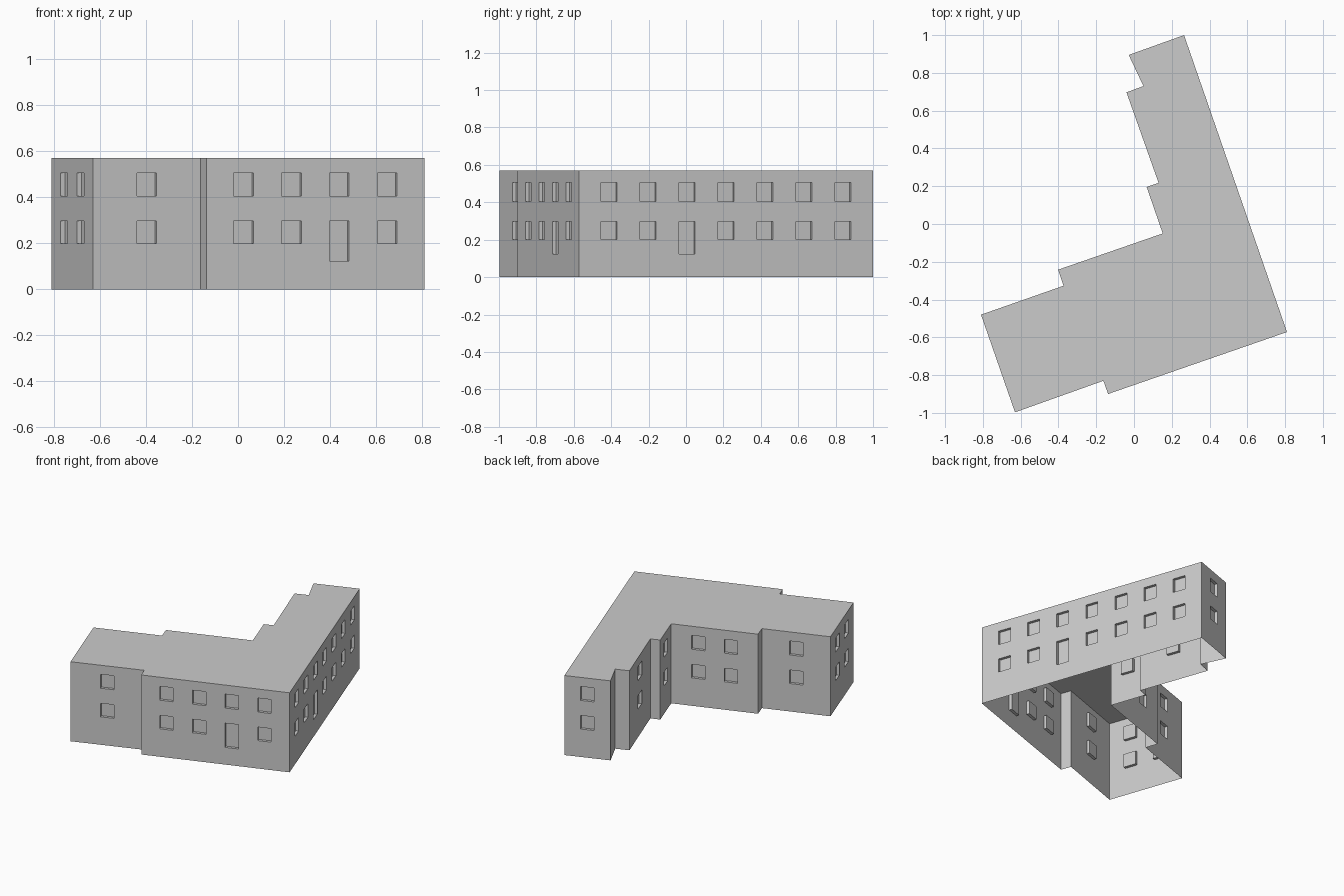
import bpy, bmesh
from mathutils import Vector

if "Cube" in bpy.data.objects:
    bpy.data.objects.remove(bpy.data.objects["Cube"])

H = 0.57          # wall height
DEPTH = 0.02      # window recess depth
WIDTH = 0.09      # window and door width
SPACING = 0.2205  # distance between window columns
LEVELS = [0, 0.123, 0.2, 0.297, 0.405, 0.505, H]
WINDOW_ROWS = [(2, 3), (4, 5)]   # level index ranges
DOOR_ROWS = [(1, 3), (4, 5)]     # door below, window above

# Footprint corners, counter-clockwise: x, y, window columns on the wall
# that starts here, column holding a door (-1 = none)
PLAN = [
    (-0.81, -0.48, 2, -1),
    (-0.63, -0.997, 1, -1),
    (-0.162, -0.83, 0, -1),
    (-0.137, -0.90, 4, 2),
    (0.81, -0.572, 7, 2),
    (0.265, 1.0, 1, -1),
    (-0.028, 0.895, 0, -1),
    (0.05, 0.73, 0, -1),
    (-0.04, 0.697, 1, -1),
    (0.13, 0.218, 0, -1),
    (0.067, 0.196, 1, -1),
    (0.152, -0.05, 2, -1),
    (-0.402, -0.242, 1 - 1, -1),
    (-0.373, -0.327, 1, -1),
]

bm = bmesh.new()


def quad(*pts):
    bm.faces.new([bm.verts.new(p) for p in pts])


def wall(a, b, columns, door):
    """Flat wall from a to b with recessed windows in evenly spaced columns."""
    along = (b - a).normalized()
    inward = Vector((-along.y, along.x, 0)) * DEPTH
    length = (b - a).length

    def pt(s, z, inset=False):
        p = a + along * s + Vector((0, 0, z))
        return p + inward if inset else p

    cuts = [0.0]
    for i in range(columns):
        mid = length / 2 + (i - (columns - 1) / 2) * SPACING
        cuts += [mid - WIDTH / 2, mid + WIDTH / 2]
    cuts.append(length)

    for k in range(len(cuts) - 1):
        s0, s1 = cuts[k], cuts[k + 1]
        rows = []
        if k % 2:
            rows = DOOR_ROWS if k // 2 == door else WINDOW_ROWS
        # solid wall cells
        for j in range(len(LEVELS) - 1):
            if not any(lo <= j < hi for lo, hi in rows):
                z0, z1 = LEVELS[j], LEVELS[j + 1]
                quad(pt(s0, z0), pt(s1, z0), pt(s1, z1), pt(s0, z1))
        # recesses: four reveals per cell and the pane behind
        for lo, hi in rows:
            z0, z1 = LEVELS[lo], LEVELS[hi]
            rim = [(s0, z0), (s1, z0), (s1, z1), (s0, z1)]
            quad(*[pt(s, z, True) for s, z in rim])
            for p, q in zip(rim, rim[1:] + rim[:1]):
                quad(pt(*p), pt(*q), pt(*q, True), pt(*p, True))


# Walls
corners = [Vector((x, y, 0)) for x, y, _, _ in PLAN]
for i, (_, _, columns, door) in enumerate(PLAN):
    wall(corners[i], corners[(i + 1) % len(PLAN)], columns, door)

# Flat roof; the underside stays open
quad(*[c + Vector((0, 0, H)) for c in corners])

bmesh.ops.remove_doubles(bm, verts=bm.verts, dist=0.0005)
mesh = bpy.data.meshes.new("building_shell")
bm.to_mesh(mesh)
bm.free()
building = bpy.data.objects.new("building_shell", mesh)
bpy.context.collection.objects.link(building)
